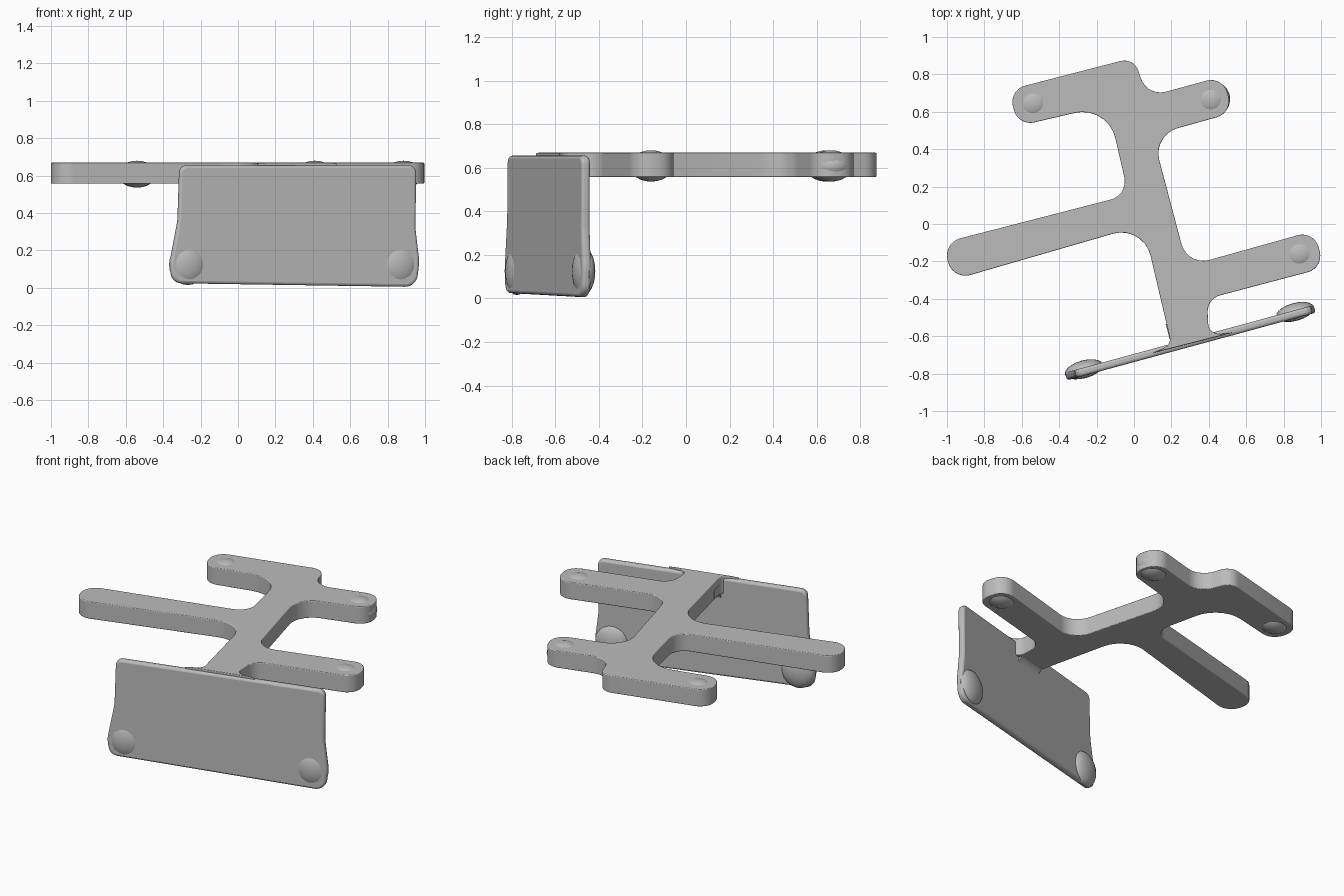
import bpy, bmesh
from math import radians, sin, tan
from mathutils import Matrix, Vector

cube = bpy.data.objects.get("Cube")
if cube:
    bpy.data.objects.remove(cube)

# Single plain grey
grey = bpy.data.materials.new("plain grey")
grey.use_nodes = True
colour = (0.5, 0.5, 0.5, 1)
grey.diffuse_color = colour
grey.node_tree.nodes["Principled BSDF"].inputs["Base Color"].default_value = colour


def rounded(corners, steps=7):
    """Replace each (x, y, radius) corner by a circular arc."""
    out = []
    for i, (x, y, r) in enumerate(corners):
        p = Vector((x, y))
        a = Vector(corners[i - 1][:2]) - p
        b = Vector(corners[(i + 1) % len(corners)][:2]) - p
        if r == 0:
            out.append(p)
            continue
        half = a.angle(b) / 2
        t = min(r / tan(half), a.length * 0.48, b.length * 0.48)
        start, end, w = p + a.normalized() * t, p + b.normalized() * t, sin(half)
        for k in range(steps + 1):
            s = k / steps
            c0, c1, c2 = (1 - s) ** 2, 2 * w * s * (1 - s), s * s
            out.append((start * c0 + p * c1 + end * c2) / (c0 + c1 + c2))
    return out


def finish(name, bm):
    bmesh.ops.recalc_face_normals(bm, faces=bm.faces)
    mesh = bpy.data.meshes.new(name)
    bm.to_mesh(mesh)
    bm.free()
    mesh.materials.append(grey)
    obj = bpy.data.objects.new(name, mesh)
    bpy.context.collection.objects.link(obj)
    bpy.ops.object.select_all(action="DESELECT")
    obj.select_set(True)
    bpy.context.view_layer.objects.active = obj
    bpy.ops.object.shade_smooth_by_angle(angle=radians(35))
    return obj


def slab(name, corners, depth, matrix, bevel=0):
    """Extrude a rounded outline, centred on its plane."""
    bm = bmesh.new()
    face = bm.faces.new([bm.verts.new((p.x, p.y, -depth / 2)) for p in rounded(corners)])
    ext = bmesh.ops.extrude_face_region(bm, geom=[face])["geom"]
    top = [v for v in ext if isinstance(v, bmesh.types.BMVert)]
    bmesh.ops.translate(bm, verts=top, vec=(0, 0, depth))
    bm.transform(matrix)
    obj = finish(name, bm)
    if bevel:
        mod = obj.modifiers.new("soft edge", "BEVEL")
        mod.width, mod.segments = bevel, 3
        mod.limit_method, mod.angle_limit = "ANGLE", radians(50)


def blob(name, matrix, centre, radii):
    bm = bmesh.new()
    bmesh.ops.create_uvsphere(bm, u_segments=20, v_segments=12, radius=1)
    bm.transform(matrix @ Matrix.Translation(centre) @ Matrix.Diagonal((*radii, 1)))
    finish(name, bm)


# Branching frame: spine with four round-ended arms
frame = [
    (-0.62, 0.523, 0.09), (-0.67, 0.717, 0.09), (0.0, 0.89, 0.08),
    (0.07, 0.68, 0.11), (0.475, 0.79, 0.09), (0.53, 0.595, 0.09),
    (0.10, 0.475, 0.14), (0.285, -0.225, 0.12), (0.965, -0.035, 0.09),
    (1.015, -0.235, 0.09), (0.39, -0.40, 0.09), (0.40, -0.595, 0.06),
    (0.53, -0.58, 0), (0.10, -0.69, 0), (0.20, -0.645, 0.05),
    (0.05, -0.005, 0.16), (-0.97, -0.30, 0.095), (-1.02, -0.10, 0.095),
    (-0.03, 0.155, 0.10), (-0.14, 0.635, 0.18),
]
slab("branching_frame", frame, 0.112, Matrix.Translation((0, 0, 0.613)), 0.035)

# Slightly swollen arm ends
turn = Matrix.Rotation(radians(15.2), 4, "Z")
for name, x, y in (("front_left_arm_end", 0.885, -0.16),
                   ("back_left_arm_end", 0.41, 0.665),
                   ("back_right_arm_end", -0.54, 0.645)):
    blob(name, Matrix.Translation((x, y, 0.608)) @ turn, (0, 0, 0), (0.105, 0.1, 0.072))

# Upright panel, flaring a little toward its lower corners
panel_place = Matrix.Translation((0.3, -0.635, 0)) @ turn
upright = panel_place @ Matrix.Rotation(radians(90), 4, "X")
panel = [
    (-0.635, 0.655, 0.04), (0.675, 0.655, 0.04), (0.67, 0.32, 0.3),
    (0.692, 0.14, 0.2), (0.675, 0.005, 0.07), (-0.675, 0.025, 0.08),
    (-0.69, 0.13, 0.15), (-0.645, 0.36, 0.3),
]
slab("front_panel", panel, 0.042, upright, 0.014)

# Swellings behind the lower panel corners
for name, side in (("left_panel_foot", 1), ("right_panel_foot", -1)):
    blob(name, panel_place, (side * 0.585, 0.012, 0.125), (0.105, 0.048, 0.11))

# Curved bracket under the joint of frame and panel
bracket = [(0, 0.62, 0), (0.13, 0.62, 0), (0.13, 0.565, 0),
           (0.02, 0.565, 0.09), (0.02, 0.46, 0), (0, 0.46, 0)]
across = panel_place @ Matrix.Rotation(radians(90), 4, "Z") @ Matrix.Rotation(radians(90), 4, "X")
slab("joint_bracket", bracket, 0.2, across)
